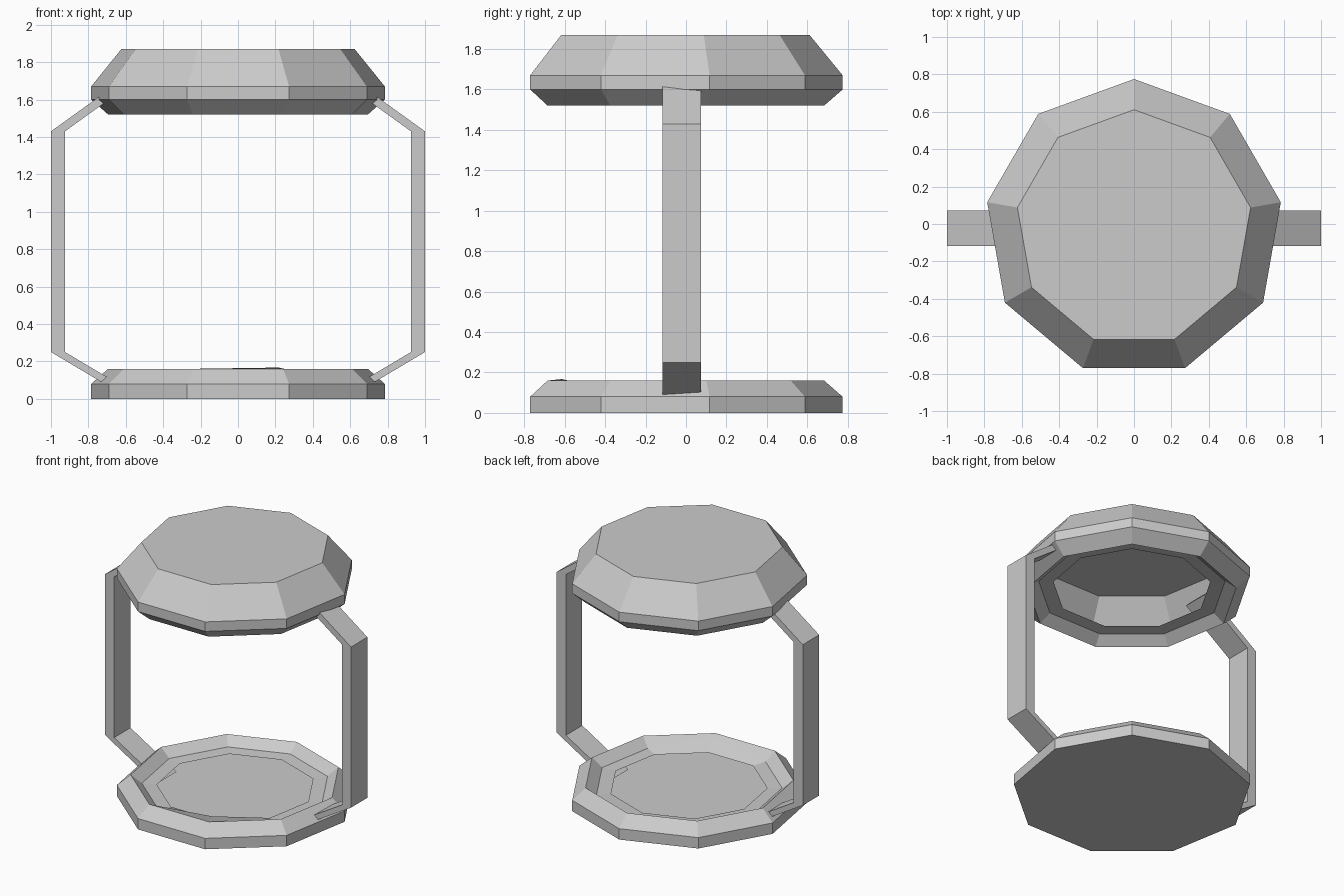
import bpy, bmesh
from math import sin, cos, radians

if "Cube" in bpy.data.objects:
    bpy.data.objects.remove(bpy.data.objects["Cube"])

SIDES = 9
CY = -0.022   # centre of the nine-sided plates


def make_object(name, bm):
    bmesh.ops.recalc_face_normals(bm, faces=bm.faces)
    mesh = bpy.data.meshes.new(name)
    bm.to_mesh(mesh)
    bm.free()
    obj = bpy.data.objects.new(name, mesh)
    bpy.context.collection.objects.link(obj)
    return obj


def nonagon_shell(name, profile, lifted=None):
    """Sweep (radius, z) points round nine sides; the first ring is capped.
    lifted = (ring, side, z) raises one corner."""
    bm = bmesh.new()
    rings = []
    for r, z in profile:
        angles = [radians(90 + 360 * i / SIDES) for i in range(SIDES)]
        rings.append([bm.verts.new((r * cos(a), CY + r * sin(a), z)) for a in angles])
    if lifted:
        ring, side, z = lifted
        rings[ring][side].co.z = z
    bm.faces.new(rings[0])
    for low, high in zip(rings, rings[1:]):
        for i in range(SIDES):
            j = (i + 1) % SIDES
            bm.faces.new((low[i], low[j], high[j], high[i]))
    return make_object(name, bm)


# Hollow base: floor, wall, bevelled rim, sunken ledge with an opening
nonagon_shell("base", [(0.797, 0), (0.797, 0.08), (0.705, 0.16),
                       (0.63, 0.10), (0.53, 0.095)], lifted=(3, 5, 0.167))

# Hollow roof: flat top, sloping sides, bevelled lower rim, ledge with an opening
nonagon_shell("roof", [(0.633, 1.87), (0.797, 1.67), (0.797, 1.60),
                       (0.705, 1.52), (0.63, 1.58), (0.53, 1.585)])

# Side bars: (outer, inner) edge points from the base up to the roof
path = [((0.59, 0.006), (0.55, 0.027)),
        ((1.0, 0.25), (0.925, 0.25)),
        ((1.0, 1.43), (0.925, 1.43)),
        ((0.58, 1.732), (0.55, 1.70))]
for name, side in (("right_bar", 1), ("left_bar", -1)):
    bm = bmesh.new()
    sections = []
    for (xo, zo), (xi, zi) in path:
        sections.append([bm.verts.new((side * x, CY + y, z)) for x, y, z in
                         ((xo, -0.095, zo), (xo, 0.095, zo),
                          (xi, 0.095, zi), (xi, -0.095, zi))])
    for a, b in zip(sections, sections[1:]):
        for i in range(4):
            j = (i + 1) % 4
            bm.faces.new((a[i], a[j], b[j], b[i]))
    bm.faces.new(sections[0])
    bm.faces.new(sections[-1])
    make_object(name, bm)
